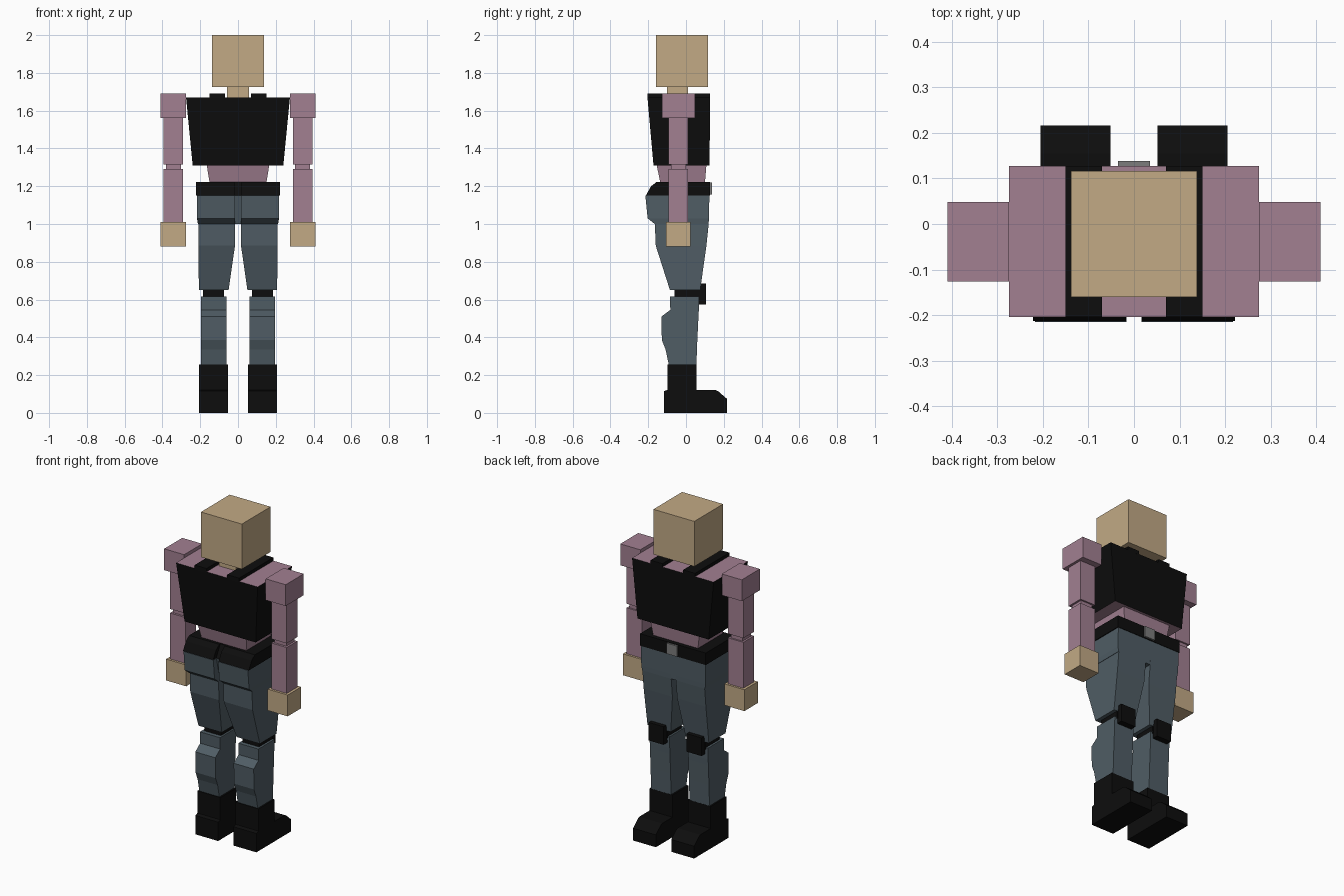
import bpy, bmesh


def material(name, r, g, b):
    m = bpy.data.materials.new(name)
    m.diffuse_color = (r, g, b, 1)
    return m


SKIN = material("skin", 0.54, 0.40, 0.235)
PINK = material("pink_cloth", 0.36, 0.215, 0.285)
DENIM = material("denim", 0.08, 0.11, 0.13)
BLACK = material("black_leather", 0.004, 0.004, 0.004)
METAL = material("buckle_metal", 0.2, 0.2, 0.2)


def loft(name, mat, sections, cap_mat=None):
    """Stack rectangular sections (z, x0, x1, y0, y1) from bottom to top."""
    bm = bmesh.new()
    rings = [[bm.verts.new(p) for p in ((x0, y0, z), (x1, y0, z), (x1, y1, z), (x0, y1, z))]
             for z, x0, x1, y0, y1 in sections]
    for a, b in zip(rings, rings[1:]):
        for i in range(4):
            j = (i + 1) % 4
            bm.faces.new((a[i], a[j], b[j], b[i]))
    for cap in (rings[0][::-1], rings[-1]):
        bm.faces.new(cap).material_index = 1 if cap_mat else 0
    bmesh.ops.recalc_face_normals(bm, faces=bm.faces[:])
    mesh = bpy.data.meshes.new(name)
    bm.to_mesh(mesh)
    bm.free()
    mesh.materials.append(mat)
    if cap_mat:
        mesh.materials.append(cap_mat)
    ob = bpy.data.objects.new(name, mesh)
    bpy.context.collection.objects.link(ob)
    return ob


def pair(name, mat, sections):
    """Build a part on +x and its mirror image on -x."""
    loft("right_" + name, mat, sections)
    loft("left_" + name, mat, [(z, -x1, -x0, y0, y1) for z, x0, x1, y0, y1 in sections])


def box(x0, x1, y0, y1, z0, z1):
    return [(z0, x0, x1, y0, y1), (z1, x0, x1, y0, y1)]


# head and neck
loft("head", SKIN, box(-0.138, 0.138, -0.16, 0.117, 1.725, 2.0))
loft("neck", SKIN, box(-0.057, 0.057, -0.10, 0.01, 1.67, 1.725))

# torso: black vest sides over a pink shirt
loft("vest", BLACK, [(1.31, -0.24, 0.24, -0.172, 0.125),
                     (1.67, -0.275, 0.275, -0.204, 0.127)], PINK)
pair("vest_strap", BLACK, box(0.07, 0.15, -0.204, 0.127, 1.665, 1.69))
loft("waist", PINK, [(1.215, -0.15, 0.15, -0.135, 0.10),
                     (1.31, -0.165, 0.165, -0.155, 0.108)])

# arms
pair("shoulder", PINK, box(0.275, 0.41, -0.126, 0.048, 1.56, 1.69))
pair("upper_arm", PINK, box(0.29, 0.394, -0.093, 0.01, 1.315, 1.56))
pair("elbow", PINK, box(0.302, 0.382, -0.08, 0.0, 1.29, 1.315))
pair("forearm", PINK, box(0.29, 0.394, -0.093, 0.01, 1.01, 1.29))
pair("hand", SKIN, box(0.275, 0.41, -0.107, 0.023, 0.88, 1.01))

# belt: split at the back, joined by a recessed middle
pair("belt_half", BLACK, [(1.15, 0.018, 0.222, -0.213, 0.127),
                          (1.20, 0.018, 0.222, -0.185, 0.127),
                          (1.223, 0.018, 0.222, -0.155, 0.127)])
loft("belt_middle", BLACK, [(1.15, -0.018, 0.018, -0.185, 0.127),
                            (1.223, -0.018, 0.018, -0.145, 0.127)])
loft("belt_buckle", METAL, box(-0.035, 0.035, 0.12, 0.138, 1.155, 1.22))

# trousers
loft("hip_middle", DENIM, [(1.0, -0.016, 0.016, -0.15, 0.12),
                           (1.15, -0.016, 0.016, -0.185, 0.124)])
pair("hip", DENIM, [(1.0, 0.016, 0.212, -0.165, 0.12),
                    (1.03, 0.016, 0.217, -0.203, 0.121),
                    (1.15, 0.016, 0.217, -0.215, 0.124)])
pair("thigh", DENIM, [(0.65, 0.05, 0.207, -0.085, 0.075),
                      (0.885, 0.016, 0.21, -0.16, 0.108),
                      (1.0, 0.016, 0.21, -0.165, 0.12)])
pair("knee", BLACK, box(0.073, 0.184, -0.06, 0.073, 0.605, 0.66))
pair("knee_pad", BLACK, box(0.078, 0.178, 0.065, 0.105, 0.575, 0.685))
pair("calf", DENIM, [(0.25, 0.062, 0.197, -0.09, 0.055),
                     (0.335, 0.062, 0.197, -0.108, 0.058),
                     (0.385, 0.062, 0.197, -0.128, 0.06),
                     (0.51, 0.062, 0.197, -0.13, 0.066),
                     (0.545, 0.062, 0.197, -0.083, 0.068),
                     (0.615, 0.062, 0.197, -0.085, 0.07)])

# boots: foot with sloped toe, stepping in to the shaft
pair("boot", BLACK, [(0.0, 0.052, 0.206, -0.117, 0.216),
                     (0.075, 0.052, 0.206, -0.117, 0.216),
                     (0.115, 0.052, 0.206, -0.117, 0.17),
                     (0.122, 0.052, 0.206, -0.097, 0.155),
                     (0.122, 0.052, 0.206, -0.097, 0.056),
                     (0.257, 0.052, 0.206, -0.097, 0.056)])
